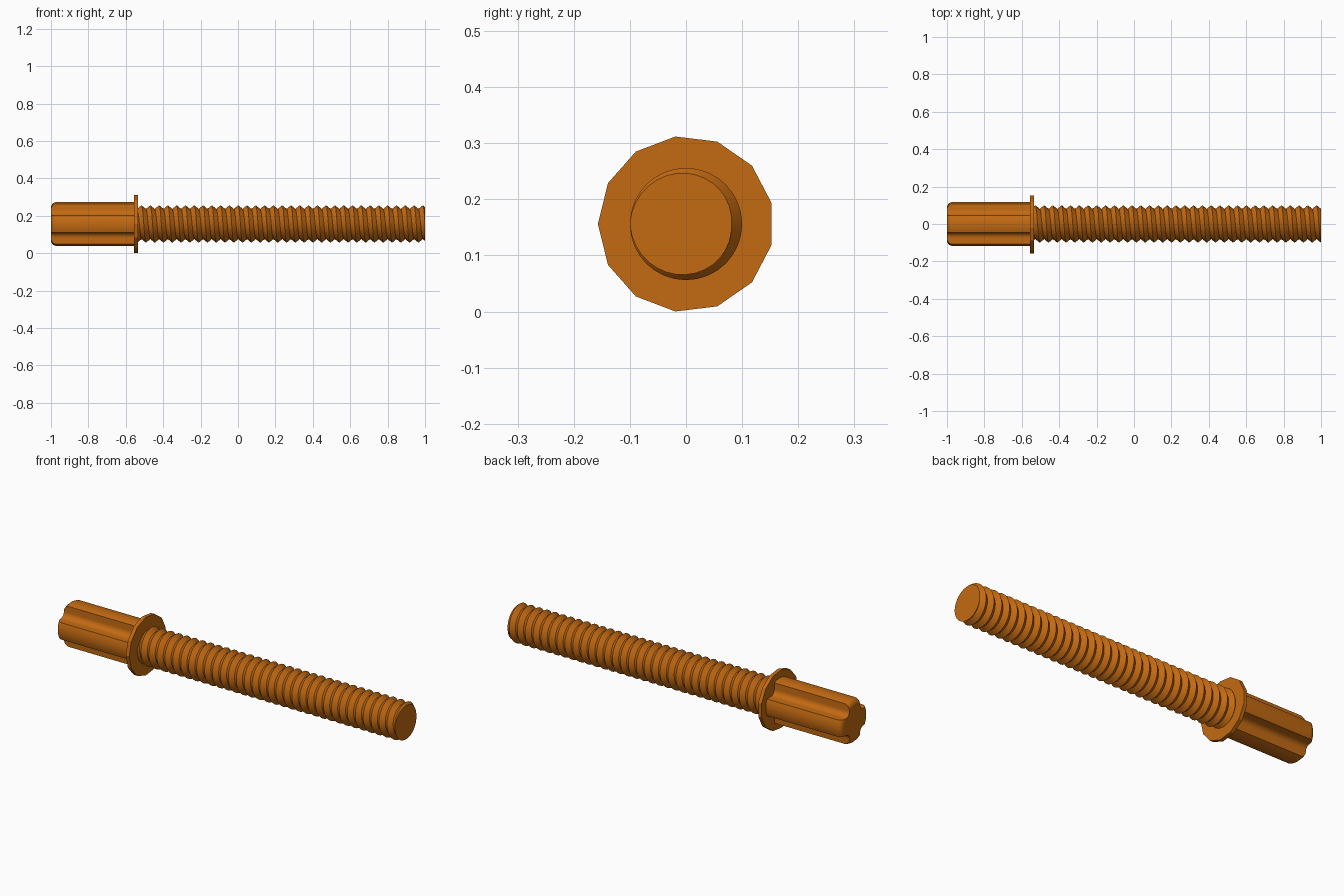
import bpy, bmesh
from math import sin, cos, pi, asin, sqrt

cube = bpy.data.objects.get("Cube")
if cube:
    bpy.data.objects.remove(cube)

AXIS_Z = 0.156
FLANGE_BACK, FLANGE_FRONT = -0.555, -0.535

orange = bpy.data.materials.new("burnt_orange")
orange.use_nodes = True
colour = (0.55, 0.145, 0.006, 1)
orange.diffuse_color = colour
orange.node_tree.nodes["Principled BSDF"].inputs["Base Color"].default_value = colour


def finish(bm, name, smooth=True):
    bmesh.ops.recalc_face_normals(bm, faces=bm.faces)
    mesh = bpy.data.meshes.new(name)
    bm.to_mesh(mesh)
    bm.free()
    mesh.materials.append(orange)
    obj = bpy.data.objects.new(name, mesh)
    obj.location.z = AXIS_Z
    bpy.context.collection.objects.link(obj)
    if smooth:
        bpy.ops.object.select_all(action="DESELECT")
        obj.select_set(True)
        bpy.context.view_layer.objects.active = obj
        bpy.ops.object.shade_smooth_by_angle(angle=pi / 6)
    return obj


def loft(sections):
    """Skin closed sections, given as (x, outline) pairs, and cap both ends."""
    bm = bmesh.new()
    rings = [[bm.verts.new((x, y, z)) for y, z in outline] for x, outline in sections]
    for a, b in zip(rings, rings[1:]):
        for i in range(len(a)):
            j = (i + 1) % len(a)
            bm.faces.new((a[i], a[j], b[j], b[i]))
    bm.faces.new(rings[0])
    bm.faces.new(rings[-1])
    return bm


# Cross-shaped axle: four arms with round tips and filleted inner corners
def cross_outline(radius, half_width=0.045, fillet=0.03, steps=6):
    spread = asin(half_width / radius)
    quarter = [(radius * cos(a), radius * sin(a))
               for a in (spread * (2 * i / steps - 1) for i in range(steps + 1))]
    c = half_width + fillet
    for i in range(steps + 1):
        a = -pi / 2 - i / steps * pi / 2
        quarter.append((c + fillet * cos(a), c + fillet * sin(a)))
    outline = []
    for q in range(4):
        s, k = round(sin(q * pi / 2)), round(cos(q * pi / 2))
        outline += [(k * y - s * z, s * y + k * z) for y, z in quarter]
    return outline


TIP = 0.03
sections = []
for i in range(6):
    a = i / 5 * pi / 2
    sections.append((-1 + TIP * (1 - cos(a)), cross_outline(0.117 - TIP * (1 - sin(a)))))
sections.append((FLANGE_BACK, cross_outline(0.117)))
finish(loft(sections), "cross_axle")

# Thin thirteen-sided flange
ring = [(0.157 * cos(pi + i * 2 * pi / 13), 0.157 * sin(pi + i * 2 * pi / 13))
        for i in range(13)]
finish(loft([(FLANGE_BACK, ring), (FLANGE_FRONT, ring)]), "flange", smooth=False)

# Threaded rod: crest and root lines wind round as a helix, trimmed at both ends
PITCH, ROOT, CREST, SIDES = 0.047, 0.081, 0.1, 32
half_turns = 2 * int((1 - FLANGE_FRONT) / PITCH + 3)
bm = bmesh.new()
columns = []
for i in range(SIDES + 1):
    angle = i / SIDES * 2 * pi
    column = []
    for k in range(-half_turns, 5):
        shift = 1 + PITCH * (angle - pi) / (2 * pi)
        x = min(max(shift + k * PITCH / 2, FLANGE_FRONT), 1)
        phase = ((x - shift) / PITCH) % 1
        radius = ROOT + (CREST - ROOT) * abs(1 - 2 * phase)
        column.append(bm.verts.new((x, radius * cos(angle), radius * sin(angle))))
    columns.append(column)
for a, b in zip(columns, columns[1:]):
    for k in range(len(a) - 1):
        bm.faces.new((a[k], a[k + 1], b[k + 1], b[k]))
bmesh.ops.remove_doubles(bm, verts=bm.verts, dist=0.00005)
bmesh.ops.holes_fill(bm, edges=[e for e in bm.edges if e.is_boundary], sides=0)
finish(bm, "threaded_rod")
